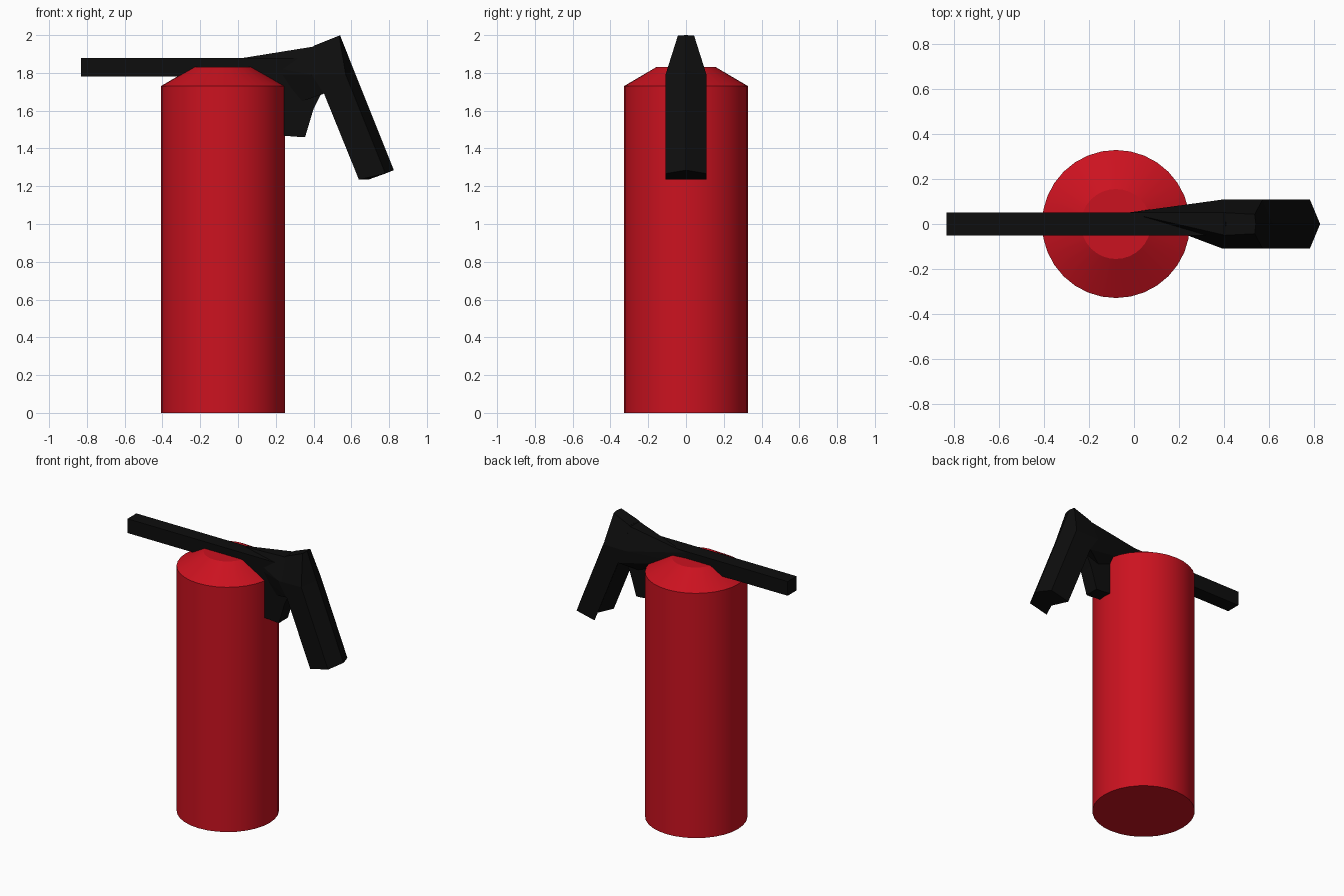
import bpy, bmesh, math

if "Cube" in bpy.data.objects:
    bpy.data.objects.remove(bpy.data.objects["Cube"])


def material(name, color):
    m = bpy.data.materials.new(name)
    m.diffuse_color = color
    m.use_nodes = True
    m.node_tree.nodes["Principled BSDF"].inputs["Base Color"].default_value = m.diffuse_color
    return m


RED = material("red_paint", (0.6, 0.006, 0.014, 1))
BLACK = material("black_plastic", (0.004, 0.004, 0.004, 1))


def finish(name, bm, mat):
    bmesh.ops.recalc_face_normals(bm, faces=bm.faces)
    me = bpy.data.meshes.new(name)
    bm.to_mesh(me)
    bm.free()
    me.materials.append(mat)
    ob = bpy.data.objects.new(name, me)
    bpy.context.collection.objects.link(ob)
    return ob


def loft(name, rings, mat):
    """Skin a list of equal-length vertex rings and cap both ends."""
    bm = bmesh.new()
    rows = [[bm.verts.new(p) for p in r] for r in rings]
    for a, b in zip(rows, rows[1:]):
        for i in range(len(a)):
            j = (i + 1) % len(a)
            bm.faces.new((a[i], a[j], b[j], b[i]))
    bm.faces.new(rows[0])
    bm.faces.new(rows[-1])
    return finish(name, bm, mat)


def circle(r, z, n=32, cx=-0.08):
    return [(cx + r * math.cos(2 * math.pi * i / n),
             r * math.sin(2 * math.pi * i / n), z) for i in range(n)]


# Tank with conical shoulder
tank = loft("tank", [circle(0.328, 0), circle(0.328, 1.73), circle(0.155, 1.832)], RED)
bpy.context.view_layer.objects.active = tank
tank.select_set(True)
bpy.ops.object.shade_smooth_by_angle(angle=math.radians(25))

# Flat handle bar with the neck and the bracket going down beside the tank
profile = [(-0.83, 1.78), (-0.83, 1.88), (0.34, 1.88), (0.405, 1.945), (0.5, 1.9),
           (0.47, 1.69), (0.44, 1.69), (0.40, 1.61), (0.355, 1.46), (0.335, 1.46),
           (0.15, 1.475), (0.15, 1.78)]
loft("handle_bar", [[(x, y, z) for x, z in profile] for y in (-0.05, 0.05)], BLACK)


# Hose horn: six-sided section with an outer ridge and an inner groove
def horn_ring(ridge, outer, w_out, inner, w_in, groove):
    return [(ridge[0], 0, ridge[1]),
            (outer[0], w_out, outer[1]), (inner[0], w_in, inner[1]),
            (groove[0], 0, groove[1]),
            (inner[0], -w_in, inner[1]), (outer[0], -w_out, outer[1])]


loft("hose_horn", [
    horn_ring((0.54, 2.0), (0.535, 1.997), 0.043, (0.405, 1.945), 0.05, (0.407, 1.944)),
    horn_ring((0.615, 1.81), (0.57, 1.792), 0.108, (0.415, 1.79), 0.108, (0.47, 1.77)),
    horn_ring((0.825, 1.285), (0.78, 1.267), 0.108, (0.64, 1.235), 0.108, (0.69, 1.235)),
], BLACK)

# Flared joint between bracket and horn, with a long taper on the back side
bm = bmesh.new()
half = [(0.34, 0.05, 1.88), (0.34, 0.05, 1.65), (0.405, 0.05, 1.94),
        (0.39, 0.108, 1.79), (0.455, 0.108, 1.69), (0.47, 0.108, 1.79)]
points = [(x, s * y, z) for x, y, z in half for s in (-1, 1)]
points += [(-0.03, 0.05, 1.87), (-0.03, 0.05, 1.79)]
for p in points:
    bm.verts.new(p)
hull = bmesh.ops.convex_hull(bm, input=bm.verts)
loose = [v for v in bm.verts if not v.link_faces]
bmesh.ops.delete(bm, geom=loose, context='VERTS')
finish("horn_joint", bm, BLACK)
